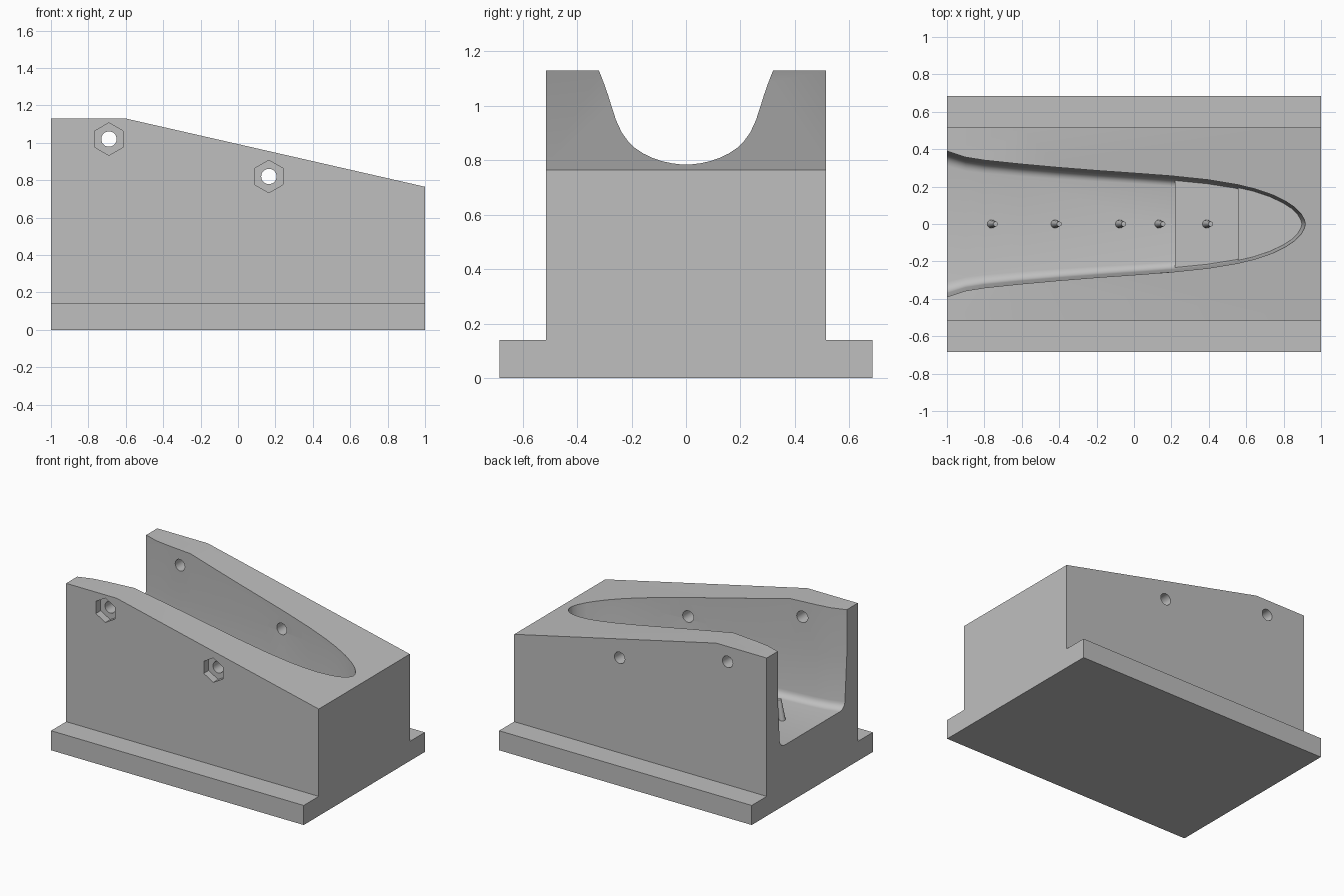
import bpy, bmesh, math
from mathutils import Matrix, Vector

cube = bpy.data.objects.get("Cube")
if cube:
    bpy.data.objects.remove(cube, do_unlink=True)

grey = bpy.data.materials.new("plain grey")
grey.use_nodes = True
grey.diffuse_color = (0.52, 0.52, 0.52, 1)
grey.node_tree.nodes["Principled BSDF"].inputs["Base Color"].default_value = grey.diffuse_color


def finish(name, bm):
    bmesh.ops.recalc_face_normals(bm, faces=bm.faces)
    mesh = bpy.data.meshes.new(name)
    bm.to_mesh(mesh)
    bm.free()
    mesh.materials.append(grey)
    ob = bpy.data.objects.new(name, mesh)
    bpy.context.collection.objects.link(ob)
    return ob


def loft(name, rings):
    """Skin a stack of equal-length closed rings and cap both ends."""
    bm = bmesh.new()
    loops = [[bm.verts.new(p) for p in ring] for ring in rings]
    n = len(loops[0])
    for a, b in zip(loops, loops[1:]):
        for i in range(n):
            j = (i + 1) % n
            bm.faces.new((a[i], a[j], b[j], b[i]))
    bm.faces.new(loops[0])
    bm.faces.new(loops[-1])
    return finish(name, bm)


def prism_y(name, profile, y0, y1):
    return loft(name, [[(x, y, z) for x, z in profile] for y in (y0, y1)])


def box(name, x0, x1, y, z0, z1):
    return prism_y(name, [(x0, z0), (x1, z0), (x1, z1), (x0, z1)], -y, y)


def activate(ob):
    bpy.ops.object.select_all(action='DESELECT')
    ob.select_set(True)
    bpy.context.view_layer.objects.active = ob


def boolean(target, tool, operation='DIFFERENCE'):
    mod = target.modifiers.new(tool.name, 'BOOLEAN')
    mod.operation = operation
    mod.solver = 'EXACT'
    mod.object = tool
    activate(target)
    bpy.ops.object.modifier_apply(modifier=mod.name)
    bpy.data.objects.remove(tool, do_unlink=True)


# Sloped block on a wide base flange
FLOOR = 0.43
body = prism_y("cradle_body", [(-1, 0), (1, 0), (1, 0.765), (-0.6, 1.13), (-1, 1.13)],
               -0.515, 0.515)
boolean(body, box("base_flange", -1, 1, 0.685, 0, 0.14), 'UNION')

# Half-width of the tapering cavity along its length
half = [(-1.1, 0.435), (-1, 0.39), (-0.9, 0.357), (-0.8, 0.341), (-0.6, 0.32), (-0.4, 0.302),
        (-0.2, 0.286), (0, 0.272), (0.2, 0.257), (0.4, 0.236), (0.55, 0.211), (0.65, 0.187),
        (0.74, 0.156), (0.81, 0.122), (0.86, 0.089), (0.895, 0.053), (0.912, 0.022)]


def cavity_ring(inset, z):
    side = []
    for x, w in half + [(0.917, 0)]:
        side.append((x * (1 - inset / 0.92) if x > 0 else x, w * (1 - inset / 0.33)))
    return [(x, y, z) for x, y in side] + [(x, -y, z) for x, y in reversed(side[:-1])]


# Slightly drafted walls with a rounded foot
rings = [cavity_ring(0, 1.3), cavity_ring(0, 0.8), cavity_ring(0.018, FLOOR + 0.05)]
for k in range(1, 6):
    a = k / 5 * math.pi / 2
    rings.append(cavity_ring(0.018 + 0.05 * (1 - math.cos(a)), FLOOR + 0.05 * (1 - math.sin(a))))
boolean(body, loft("cavity_cutter", rings))


def polygon(cx, cz, r, n, turn=0):
    return [(cx + r * math.cos(turn + i * math.tau / n), cz + r * math.sin(turn + i * math.tau / n))
            for i in range(n)]


# Cross bolt holes with hexagonal nut pockets on the front
for cx, cz in ((-0.69, 1.02), (0.165, 0.82)):
    boolean(body, prism_y("bolt_cutter", polygon(cx, cz, 0.041, 32), -0.8, 0.8))
    boolean(body, prism_y("nut_cutter", polygon(cx, cz, 0.087, 6, math.pi / 6), -0.6, -0.46))

activate(body)
bpy.ops.object.shade_smooth_by_angle(angle=math.radians(28))

# Shallow raised steps in the cavity floor
box("floor_step_lower", 0.22, 0.9, 0.24, FLOOR - 0.05, FLOOR + 0.02)
box("floor_step_upper", 0.555, 0.9, 0.2, FLOOR - 0.05, FLOOR + 0.04)

# Row of small leaning pins along the floor
for i, (x, lift) in enumerate(((-0.765, 0), (-0.425, 0), (-0.08, 0), (0.13, 0), (0.385, 0.02))):
    base = FLOOR - 0.02 + lift
    pin = loft(f"floor_pin_{i + 1}", [
        [(px, py, z) for px, py in polygon(cx, 0, r, 12)]
        for cx, r, z in ((x, 0.024, base), (x + 0.025, 0.013, base + 0.16))])
    activate(pin)
    bpy.ops.object.shade_smooth_by_angle(angle=math.radians(40))
